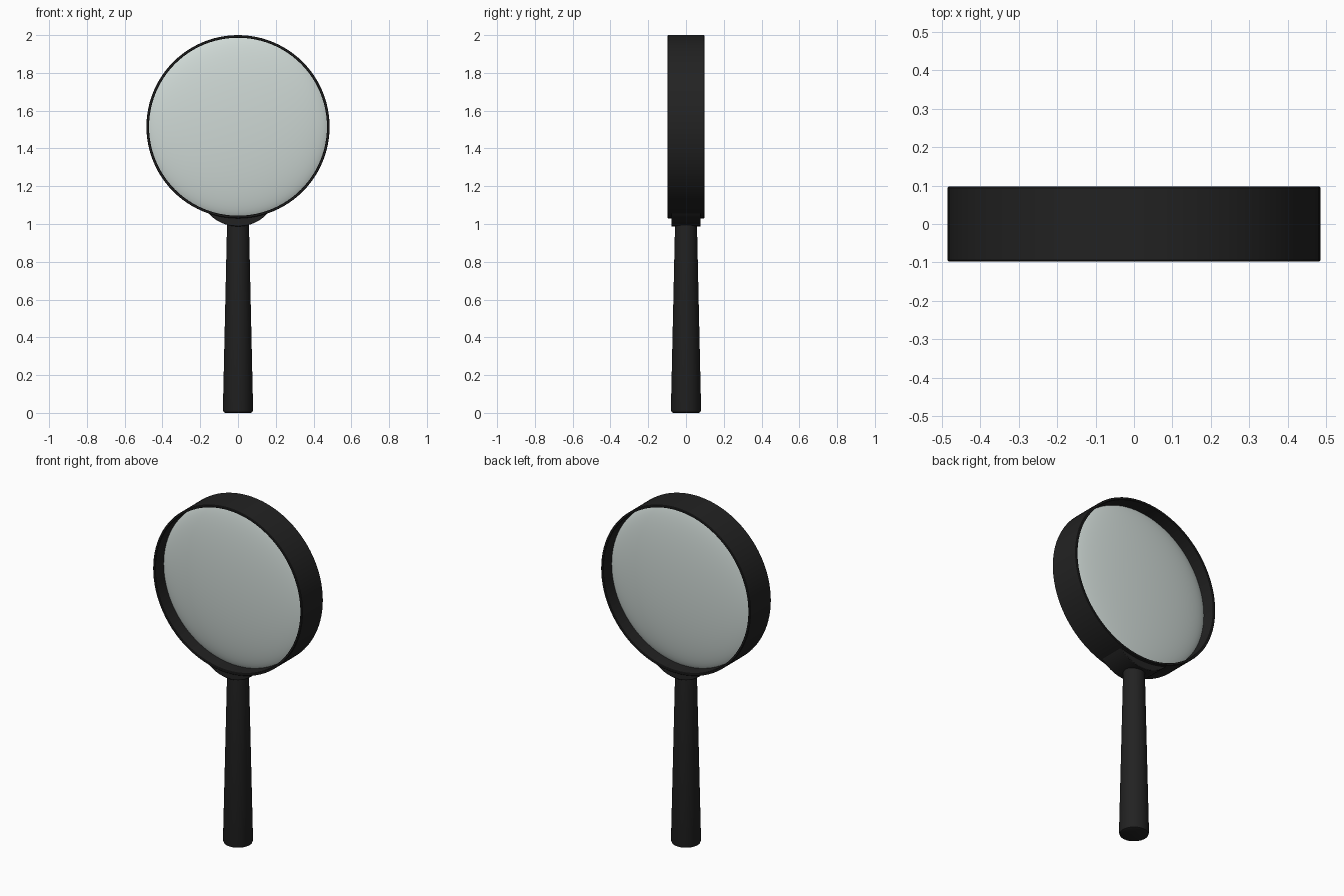
import bpy, bmesh, math
from mathutils import Matrix

cube = bpy.data.objects.get("Cube")
if cube:
    bpy.data.objects.remove(cube, do_unlink=True)

HEAD_Z = 1.515     # centre of the round head
RING_R = 0.485
INNER_R = 0.471
HALF_DEPTH = 0.097


def material(name, rgb, roughness):
    m = bpy.data.materials.new(name)
    m.use_nodes = True
    m.diffuse_color = (*rgb, 1)
    bsdf = m.node_tree.nodes["Principled BSDF"]
    bsdf.inputs["Base Color"].default_value = (*rgb, 1)
    bsdf.inputs["Roughness"].default_value = roughness
    return m


black = material("black_plastic", (0.016, 0.016, 0.016), 0.5)
glass = material("pale_glass", (0.62, 0.69, 0.665), 0.4)


def finish(name, bm, mat):
    bmesh.ops.recalc_face_normals(bm, faces=bm.faces[:])
    me = bpy.data.meshes.new(name)
    bm.to_mesh(me)
    bm.free()
    me.materials.append(mat)
    ob = bpy.data.objects.new(name, me)
    bpy.context.collection.objects.link(ob)
    bpy.ops.object.select_all(action="DESELECT")
    ob.select_set(True)
    bpy.context.view_layer.objects.active = ob
    bpy.ops.object.shade_smooth_by_angle(angle=math.radians(35))
    return ob


def lathe(name, profile, mat, steps, closed=False, facing_front=False):
    """Spin (radius, height) points around z, optionally laid along y at the head."""
    bm = bmesh.new()
    verts = [bm.verts.new((r, 0, h)) for r, h in profile]
    ends = verts[1:] + verts[:1] if closed else verts[1:]
    edges = [bm.edges.new(pair) for pair in zip(verts, ends)]
    bmesh.ops.spin(bm, geom=verts + edges, axis=(0, 0, 1), cent=(0, 0, 0),
                   angle=math.tau, steps=steps)
    bmesh.ops.remove_doubles(bm, verts=bm.verts[:], dist=0.0001)
    if facing_front:
        bm.transform(Matrix.Translation((0, 0, HEAD_Z)) @ Matrix.Rotation(math.pi / 2, 4, "X"))
    return finish(name, bm, mat)


# Deep thin-walled ring with softened rims
c = 0.003
outline = []
for s in (-1, 1):
    rim = [(INNER_R, s * (HALF_DEPTH - c)), (INNER_R + c, s * HALF_DEPTH),
           (RING_R - c, s * HALF_DEPTH), (RING_R, s * (HALF_DEPTH - c))]
    outline += rim if s < 0 else rim[::-1]
lathe("lens_ring", outline, black, 96, closed=True, facing_front=True)

# Lens bulging on both sides, its edge buried in the ring
LENS_A, LENS_B, EDGE_R = 0.485, 0.07, 0.476
limit = math.asin(EDGE_R / LENS_A)
side = [(LENS_A * math.sin(limit * i / 16), LENS_B * math.cos(limit * i / 16))
        for i in range(17)]
lathe("lens", side + [(r, -h) for r, h in reversed(side)], glass, 96, facing_front=True)

# Tapered handle with rounded butt
lathe("handle", [(0, 0), (0.068, 0), (0.076, 0.004), (0.08, 0.016),
                 (0.058, 1.0), (0.058, 1.02), (0, 1.02)], black, 40)


# Crescent socket joining handle and ring
def arc(radius, centre_z, half_angle, count):
    for i in range(count + 1):
        a = math.radians(half_angle) * (2 * i / count - 1)
        yield radius * math.sin(a), centre_z - radius * math.cos(a)


bm = bmesh.new()
points = list(arc(0.2125, 1.2, 55, 24)) + list(arc(0.475, HEAD_Z, 19, 16))[::-1]
face = bm.faces.new([bm.verts.new((x, -0.078, z)) for x, z in points])
new = bmesh.ops.extrude_face_region(bm, geom=[face])["geom"]
bmesh.ops.translate(bm, vec=(0, 0.156, 0),
                    verts=[g for g in new if isinstance(g, bmesh.types.BMVert)])
socket = finish("handle_socket", bm, black)
bevel = socket.modifiers.new("soft_edges", "BEVEL")
bevel.width = 0.006
bevel.segments = 2
bevel.limit_method = "ANGLE"
bevel.angle_limit = math.radians(50)
